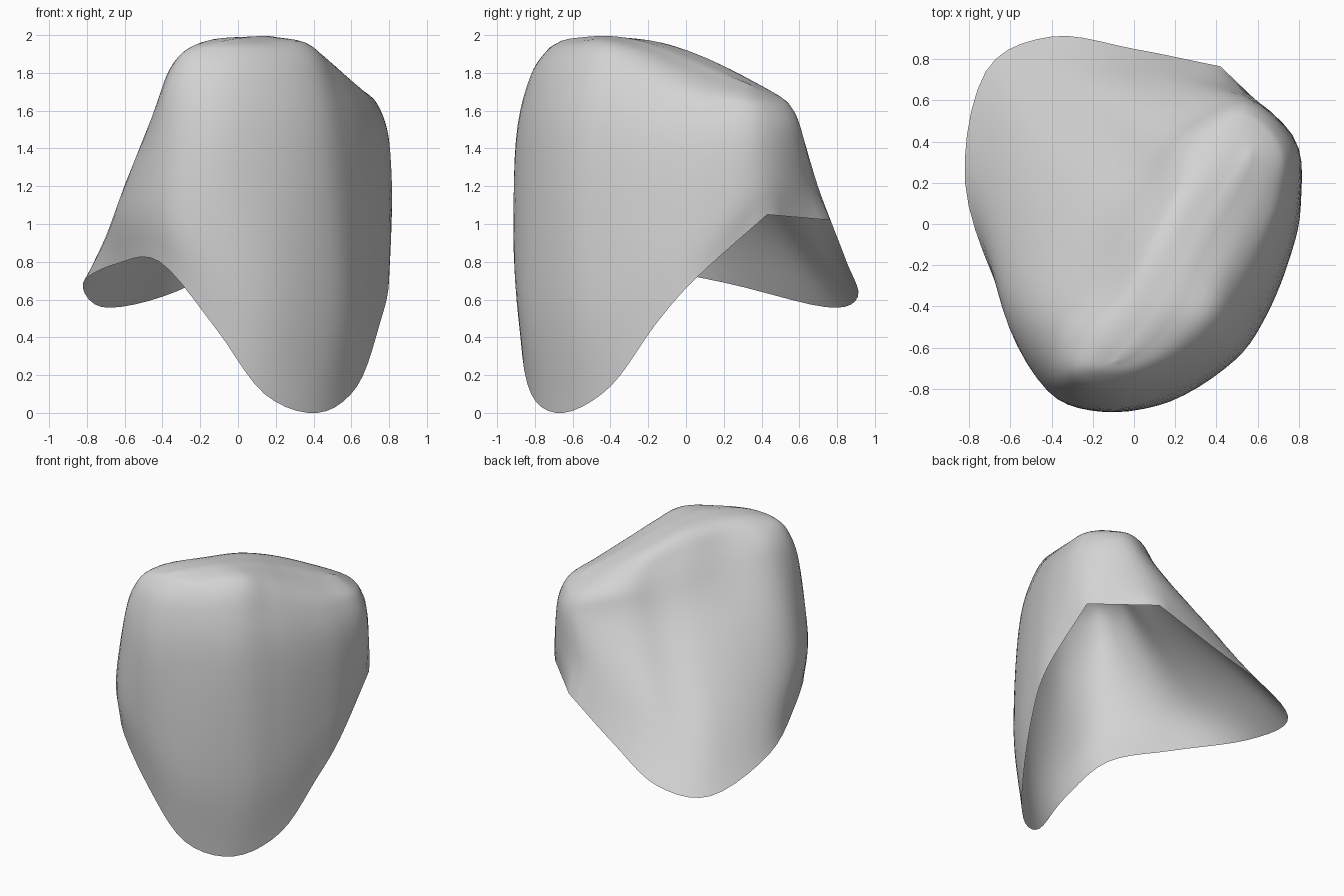
import bpy, bmesh
from mathutils import Vector

if "Cube" in bpy.data.objects:
    bpy.data.objects.remove(bpy.data.objects["Cube"])

# Loops run counter-clockwise from the front lobe: right, back, left, front
RIM = [(.42, -.65, 0), (.63, -.40, .14), (.75, -.16, .47), (.80, .05, .71), (.77, .43, 1.05),
       (.42, .765, 1.02), (0, .85, .8), (-.4, .91, .615), (-.72, .74, .56), (-.82, .2, .69),
       (-.64, -.36, .79), (-.415, -.77, .80), (-.12, -.87, .45), (.14, -.82, .1)]
LOWER = [(.49, -.66, .6), (.64, -.45, .65), (.75, -.18, .85), (.81, .1, 1.0), (.77, .43, 1.22),
         (.43, .68, 1.22), (-.04, .68, 1.1), (-.35, .63, .95), (-.54, .46, .95), (-.62, .03, 1.05),
         (-.62, -.43, 1.12), (-.42, -.81, 1.1), (-.15, -.91, .9), (.18, -.86, .65)]
UPPER = [(.46, -.65, 1.4), (.61, -.42, 1.4), (.72, -.16, 1.4), (.79, .12, 1.42), (.77, .4, 1.47),
         (.52, .61, 1.5), (.18, .48, 1.5), (-.02, .30, 1.45), (-.16, .12, 1.48), (-.30, -.18, 1.55),
         (-.42, -.5, 1.65), (-.38, -.78, 1.6), (-.13, -.9, 1.45), (.19, -.82, 1.42)]
CREST = [(.36, -.46, 1.95), (.44, -.28, 1.90), (.54, -.08, 1.81), (.63, .12, 1.73), (.68, .34, 1.68),
         (.53, .49, 1.67), (.37, .31, 1.78), (.21, .1, 1.88), (.09, -.12, 1.95), (-.03, -.34, 1.97),
         (-.16, -.54, 1.97), (-.24, -.70, 1.93), (-.03, -.73, 1.92), (.19, -.63, 1.93)]
N = len(RIM)
STEPS = 5


def spline(a, b, c, d, t):
    return 0.5 * (2 * b + (c - a) * t + (2 * a - 5 * b + 4 * c - d) * t * t
                  + (3 * b - a - 3 * c + d) * t ** 3)


def smooth_loop(pts):
    n = len(pts)
    return [spline(pts[i - 1], pts[i], pts[(i + 1) % n], pts[(i + 2) % n], s / STEPS)
            for i in range(n) for s in range(STEPS)]


def smooth_path(pts):
    p = [2 * pts[0] - pts[1]] + pts + [2 * pts[-1] - pts[-2]]
    out = [spline(*p[i:i + 4], s / STEPS) for i in range(len(pts) - 1) for s in range(STEPS)]
    return out + [pts[-1]]


def cornered_loop(pts):
    # Smooth everywhere except a straight edge between points 4 and 5
    out = smooth_path(pts[5:] + pts[:5])
    out += [pts[4].lerp(pts[5], s / STEPS) for s in range(1, STEPS)]
    k = (N - 5) * STEPS
    return out[k:] + out[:k]


rim, lower, upper, crest = [[Vector(p) for p in loop] for loop in (RIM, LOWER, UPPER, CREST)]

# Rounded shoulder under the crest, left flat on the hollow back-left face
shoulder = []
for j, (u, c) in enumerate(zip(upper, crest)):
    k = 0.62 if j in (7, 8, 9) else 0.42
    s = u.lerp(c, k)
    s.z = u.z + (c.z - u.z) * 0.68
    shoulder.append(s)

# Ridge line joining both sides of the crest, its two ends drawn inward
ridge = [(crest[j] + crest[(9 - j) % N]) / 2 + Vector((0, 0, .035)) for j in range(N)]
for j, inner in ((4, 3), (5, 6), (11, 10), (12, 13)):
    ridge[j] = ridge[j].lerp(ridge[inner], 0.5)

loops = [cornered_loop(rim)] + [smooth_loop(l) for l in (lower, upper, shoulder, crest, ridge)]
columns = [smooth_path(list(col)) for col in zip(*loops)]

# Open thin shell
bm = bmesh.new()
grid = [[bm.verts.new(p) for p in col] for col in columns]
for i, a in enumerate(grid):
    b = grid[(i + 1) % len(grid)]
    for r in range(len(a) - 1):
        bm.faces.new((a[r], b[r], b[r + 1], a[r + 1]))
bmesh.ops.remove_doubles(bm, verts=bm.verts, dist=0.002)
bmesh.ops.dissolve_degenerate(bm, edges=bm.edges, dist=0.0005)
bmesh.ops.recalc_face_normals(bm, faces=bm.faces)
# Outward means the highest face points up
top = max(bm.faces, key=lambda f: f.calc_center_median().z)
if top.normal.z < 0:
    bmesh.ops.reverse_faces(bm, faces=bm.faces)

mesh = bpy.data.meshes.new("crown_shell")
bm.to_mesh(mesh)
bm.free()
shell = bpy.data.objects.new("crown_shell", mesh)
bpy.context.collection.objects.link(shell)

grey = bpy.data.materials.new("light_grey")
grey.diffuse_color = (0.65, 0.65, 0.65, 1)
grey.use_nodes = True
grey.node_tree.nodes["Principled BSDF"].inputs["Base Color"].default_value = grey.diffuse_color
mesh.materials.append(grey)

bpy.context.view_layer.objects.active = shell
shell.select_set(True)
bpy.ops.object.shade_smooth_by_angle(angle=1.0)
